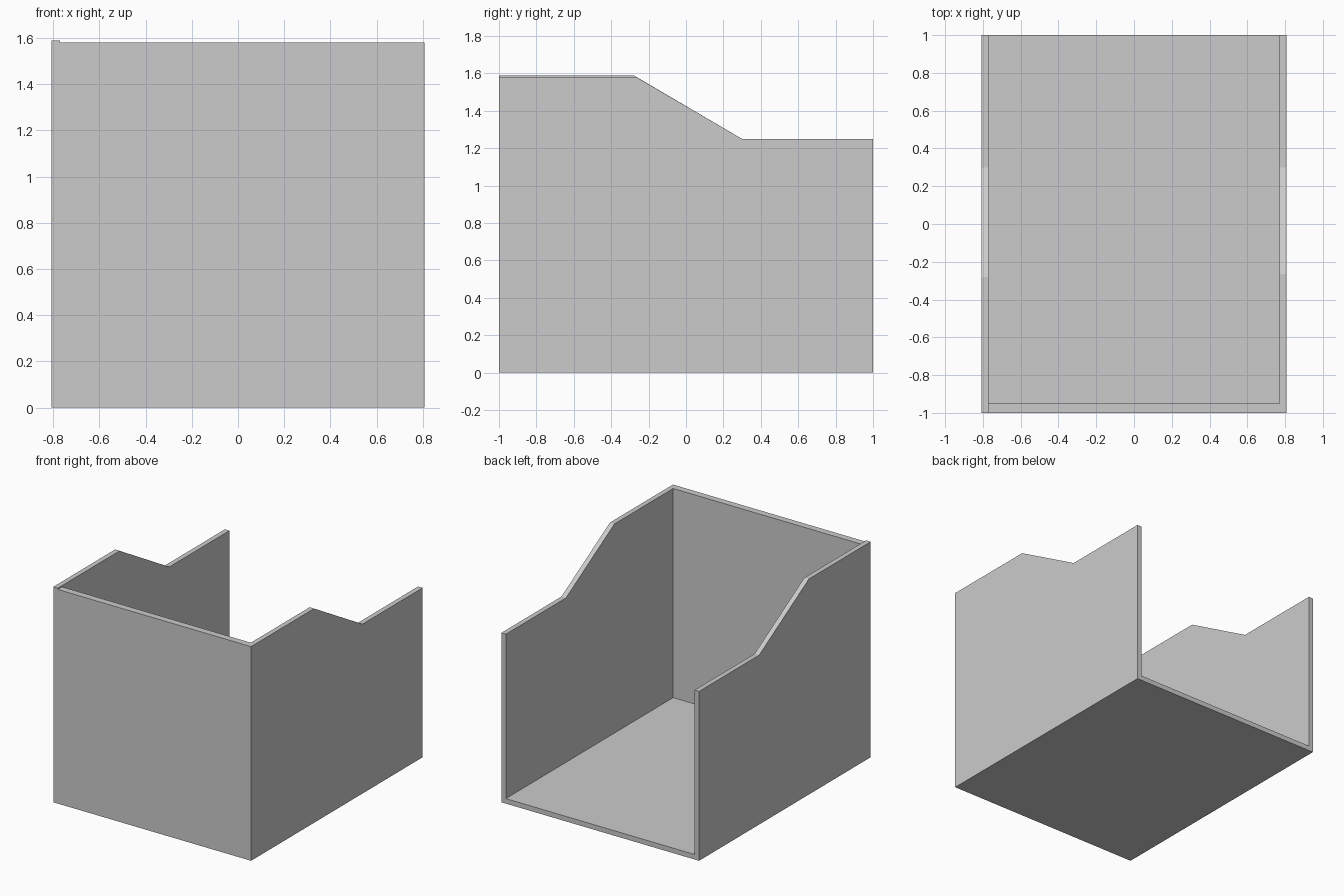
import bpy

cube = bpy.data.objects.get("Cube")
if cube:
    bpy.data.objects.remove(cube, do_unlink=True)

HALF_X, WALL, FLOOR, FRONT = 0.807, 0.037, 0.037, 0.05
SLOPE_END, LOW = 0.3, 1.25

grey = bpy.data.materials.new("plain grey")
grey.use_nodes = True
colour = (0.6, 0.6, 0.6, 1)
grey.diffuse_color = colour
grey.node_tree.nodes["Principled BSDF"].inputs["Base Color"].default_value = colour


def panel(name, profile, x0, x1):
    """Extrude a (y, z) profile from x0 to x1."""
    n = len(profile)
    verts = [(x, y, z) for x in (x0, x1) for y, z in profile]
    sides = [(i, i + n, (i + 1) % n + n, (i + 1) % n) for i in range(n)]
    mesh = bpy.data.meshes.new(name)
    mesh.from_pydata(verts, [], [tuple(range(n)), tuple(reversed(range(n, 2 * n)))] + sides)
    mesh.materials.append(grey)
    obj = bpy.data.objects.new(name, mesh)
    bpy.context.collection.objects.link(obj)


def side_profile(top, slope_start):
    return [(-1, 0), (1, 0), (1, LOW), (SLOPE_END, LOW), (slope_start, top), (-1, top)]


def box_profile(y0, y1, z0, z1):
    return [(y0, z0), (y1, z0), (y1, z1), (y0, z1)]


# Side walls with a sloping step; the right one stands slightly taller
inner = HALF_X - WALL
panel("right_wall", side_profile(1.59, -0.28), -HALF_X, -inner)
panel("left_wall", side_profile(1.58, -0.265), inner, HALF_X)

# Floor and front wall fitted between the sides, back left open
panel("floor", box_profile(-1 + FRONT, 1, 0, FLOOR), -inner, inner)
panel("front_wall", box_profile(-1, -1 + FRONT, 0, 1.58), -inner, inner)
